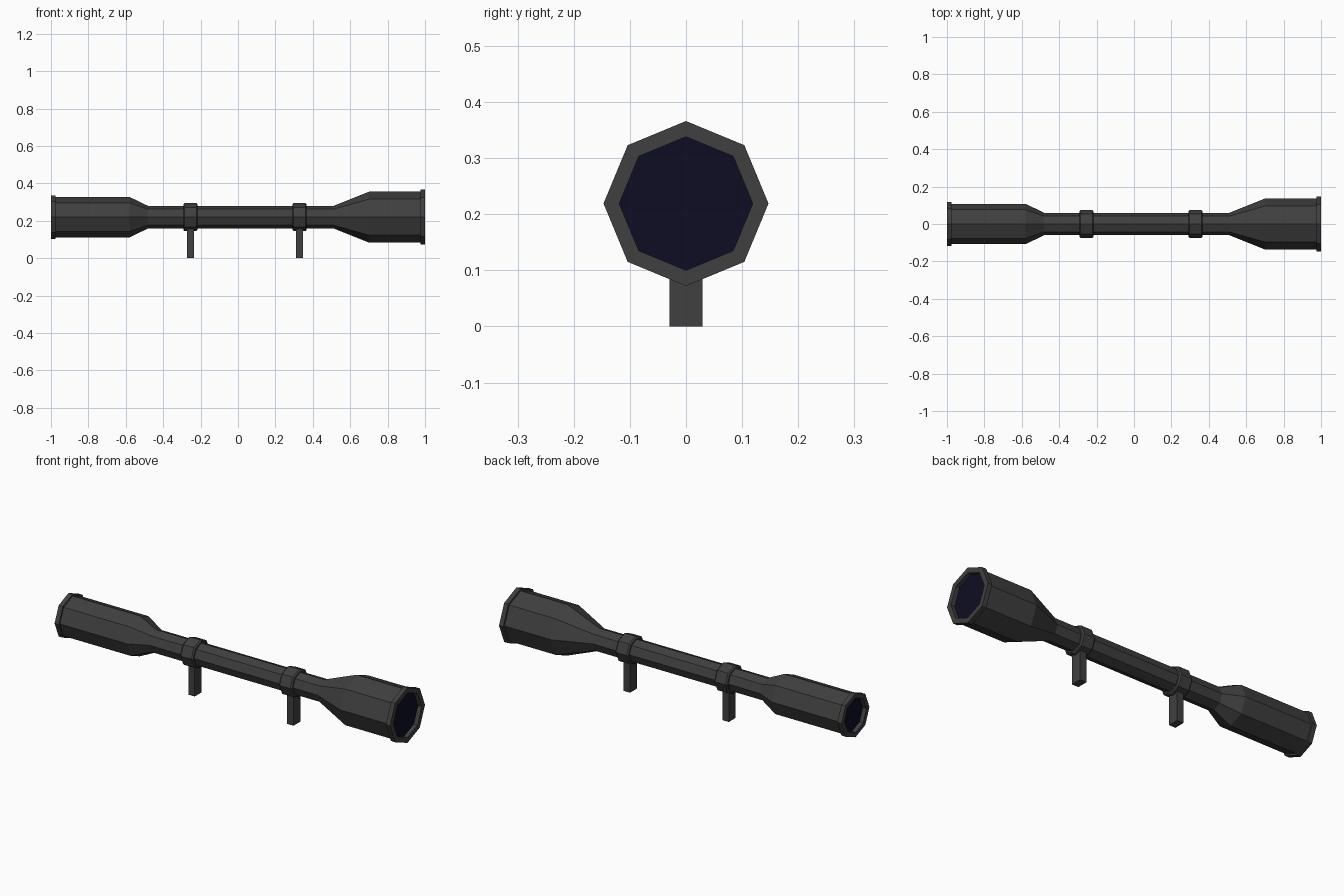
import bpy, bmesh
from math import cos, sin, pi

AXIS_Z = 0.219
SIDES = 8

old = bpy.data.objects.get("Cube")
if old:
    bpy.data.objects.remove(old, do_unlink=True)


def make_material(name, color, rough):
    mat = bpy.data.materials.new(name)
    mat.use_nodes = True
    mat.diffuse_color = color
    bsdf = mat.node_tree.nodes["Principled BSDF"]
    bsdf.inputs["Base Color"].default_value = color
    bsdf.inputs["Roughness"].default_value = rough
    return mat


metal = make_material("dark grey metal", (0.05, 0.05, 0.05, 1), 0.6)
glass = make_material("deep blue glass", (0.004, 0.004, 0.017, 1), 0.4)


def finish(name, bm, mat):
    bmesh.ops.recalc_face_normals(bm, faces=bm.faces)
    mesh = bpy.data.meshes.new(name)
    bm.to_mesh(mesh)
    bm.free()
    mesh.materials.append(mat)
    obj = bpy.data.objects.new(name, mesh)
    bpy.context.collection.objects.link(obj)
    return obj


def lathe(name, profile, mat, closed=False):
    """Octagonal sweep of (x, radius) points around the long axis."""
    bm = bmesh.new()
    rings = []
    for x, r in profile:
        rings.append([bm.verts.new((x, r * sin(2 * pi * i / SIDES),
                                    AXIS_Z + r * cos(2 * pi * i / SIDES)))
                      for i in range(SIDES)])
    pairs = list(zip(rings, rings[1:]))
    if closed:
        pairs.append((rings[-1], rings[0]))
    for a, b in pairs:
        for i in range(SIDES):
            j = (i + 1) % SIDES
            bm.faces.new((a[i], a[j], b[j], b[i]))
    return finish(name, bm, mat)


def disc(name, x, r, mat, side):
    bm = bmesh.new()
    verts = [bm.verts.new((x, r * sin(2 * pi * i / SIDES),
                           AXIS_Z + r * cos(2 * pi * i / SIDES)))
             for i in range(SIDES)]
    face = bm.faces.new(verts)
    face.normal_update()
    if face.normal.x * side < 0:
        face.normal_flip()
    mesh = bpy.data.meshes.new(name)
    bm.to_mesh(mesh)
    bm.free()
    mesh.materials.append(mat)
    obj = bpy.data.objects.new(name, mesh)
    bpy.context.collection.objects.link(obj)


# Main tube: eyepiece bell, slim centre, objective bell
lathe("main_tube", [(-0.98, 0.108), (-0.58, 0.108), (-0.48, 0.06),
                    (0.51, 0.06), (0.70, 0.136), (0.975, 0.136)], metal)

# End rims with a recessed lens in each
for label, side, outer, body, inner in (("eyepiece", -1, 0.117, 0.108, 0.092),
                                        ("objective", 1, 0.147, 0.136, 0.119)):
    lathe(label + "_rim", [(side * 0.975, body - 0.002), (side * 0.975, outer),
                           (side, outer), (side, inner),
                           (side * 0.975, inner)], metal, closed=True)
    disc(label + "_lens", side * 0.978, inner, glass, side)

# Mounting rings, each on a square post
for label, x in (("rear", -0.254), ("front", 0.329)):
    lathe(label + "_mount_ring",
          [(x - 0.038, 0.055), (x - 0.038, 0.068), (x - 0.031, 0.075),
           (x + 0.031, 0.075), (x + 0.038, 0.068), (x + 0.038, 0.055)],
          metal, closed=True)
    bm = bmesh.new()
    bmesh.ops.create_cube(bm, size=1)
    for v in bm.verts:
        v.co = (x + v.co.x * 0.038, v.co.y * 0.058, 0.08 + v.co.z * 0.16)
    finish(label + "_mount_post", bm, metal)
